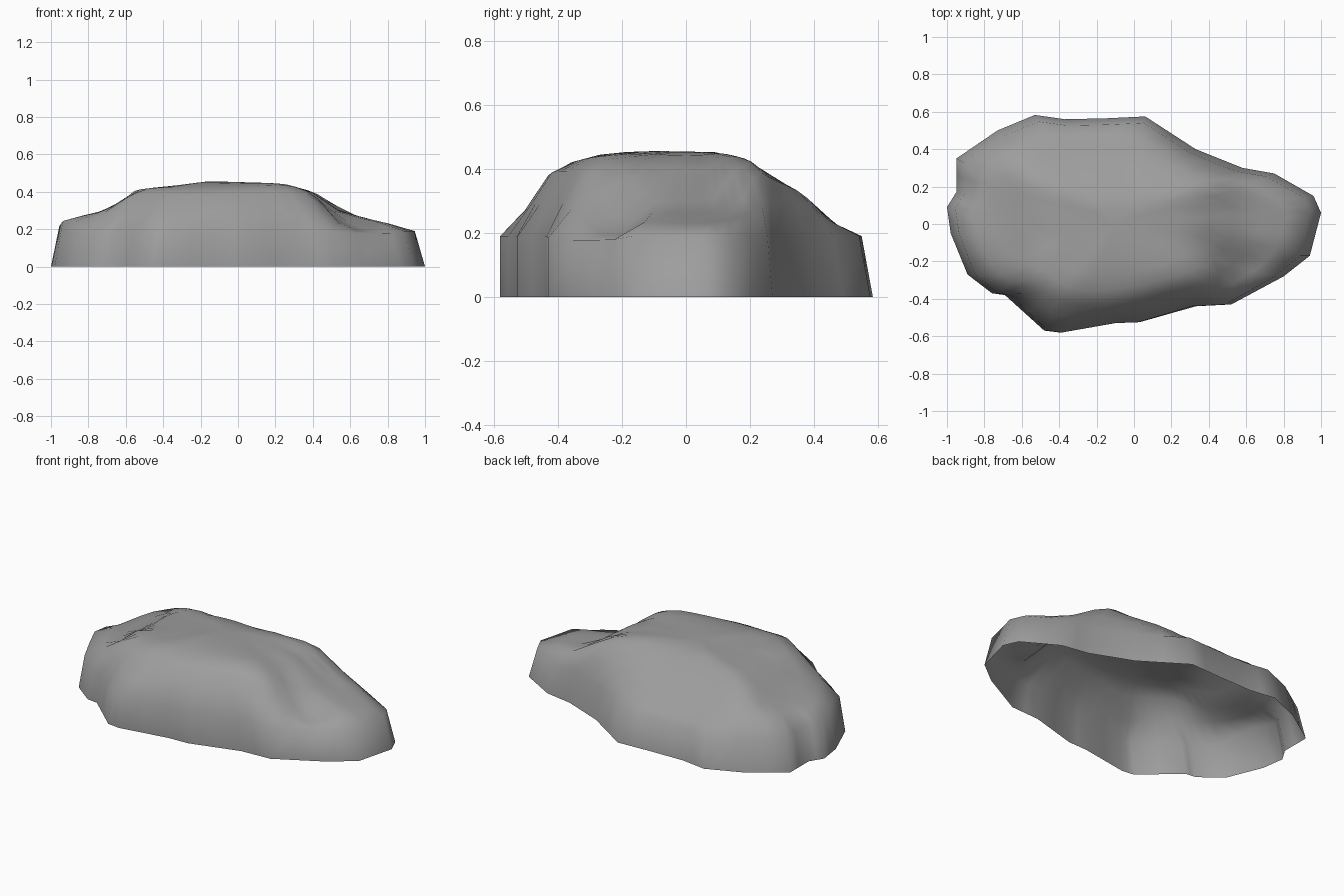
import bpy, bmesh

if "Cube" in bpy.data.objects:
    bpy.data.objects.remove(bpy.data.objects["Cube"])

# Footprint on the ground, counter-clockwise from the pointed right end
FOOT = [(1, .06), (.96, .15), (.75, .27), (.58, .30), (.33, .40), (.06, .575), (-.15, .565),
        (-.37, .56), (-.53, .583), (-.73, .50), (-.95, .35), (-.95, .17), (-1, .09),
        (-.98, -.05), (-.89, -.27), (-.76, -.37), (-.69, -.38), (-.48, -.57), (-.40, -.58),
        (-.1, -.53), (.03, -.525), (.33, -.44), (.52, -.43), (.80, -.28), (.94, -.17)]
# Height profiles: seen from the front, from the side, and by distance from the rim
FRONT = [(-1, .2), (-.94, .25), (-.66, .31), (-.55, .415), (-.38, .427), (-.16, .457),
         (.25, .445), (.45, .387), (.52, .297), (.94, .2), (1, .18)]
SIDE = [(-.585, .19), (-.49, .28), (-.46, .36), (-.40, .41), (-.27, .445), (-.15, .457),
        (.1, .453), (.2, .43), (.26, .375), (.37, .325), (.43, .24), (.54, .2), (.58, .17)]
RIM = [(0, .46), (.6, .46), (.7, .43), (.8, .39), (.87, .32), (.93, .25), (1, .19)]
LOBE = [(-.43, .175), (-.2, .18), (-.12, .26), (-.02, .31), (.1, .46)]   # low right-front flank


def sample(profile, t):
    if t <= profile[0][0]:
        return profile[0][1]
    for (a, u), (b, v) in zip(profile, profile[1:]):
        if t <= b:
            return u + (v - u) * (t - a) / (b - a)
    return profile[-1][1]


def height(x, y, s):
    left = min(1, max(0, (-x - .75) / .15)) * max(0, 1 - abs(y + .08) / .3)
    right = min(1, max(0, (x - .4) / .25))
    z = min(sample(FRONT, x), sample(SIDE, y), sample(RIM, s) + .06 * left)
    return z + (min(z, sample(LOBE, y)) - z) * right


def relax(pts):
    n = len(pts)
    return [tuple(.5 * pts[i][k] + .25 * (pts[i - 1][k] + pts[(i + 1) % n][k]) for k in (0, 1))
            for i in range(n)]


# Midpoints give the outline enough segments
outline = []
for (x, y), (u, v) in zip(FOOT, FOOT[1:] + FOOT[:1]):
    outline += [(x, y), ((x + u) / 2, (y + v) / 2)]
n = len(outline)

CX, CY = -.1, 0
bm = bmesh.new()


def add_ring(pts, s, tuck, z=None):
    ring = []
    for x, y in pts:
        px = CX + (x - CX) * s * (1 - .05 * tuck)
        py = CY + (y - CY) * s * (1 if y < 0 else 1 - .06 * tuck)
        ring.append(bm.verts.new((px, py, height(px, py, s) if z is None else z)))
    return ring


# Steep wall, then concentric rings over the crown, losing the outline's notches inwards
rings = [add_ring(outline, 1, 0, 0)]
pts = outline
for s in (1, .89, .78, .66, .52, .36, .18):
    rings.append(add_ring(pts, s, 1))
    pts = relax(relax(relax(pts)))
for lo, hi in zip(rings, rings[1:]):
    for i in range(n):
        j = (i + 1) % n
        bm.faces.new((lo[i], lo[j], hi[j], hi[i]))
top = bm.verts.new((CX, CY, .455))
for i in range(n):
    bm.faces.new((rings[-1][i], rings[-1][(i + 1) % n], top))

# Soften the crown creases a little
soft = [v for r in rings[2:] for v in r] + [top]
bmesh.ops.smooth_vert(bm, verts=soft, factor=.3,
                      use_axis_x=True, use_axis_y=True, use_axis_z=True)

for f in bm.faces:
    f.smooth = True
mesh = bpy.data.meshes.new("rock_shell")
bm.to_mesh(mesh)
bm.free()
rock = bpy.data.objects.new("rock_shell", mesh)
bpy.context.collection.objects.link(rock)

# Dark stone grey
stone = bpy.data.materials.new("stone_grey")
stone.diffuse_color = (.34, .34, .34, 1)
stone.use_nodes = True
stone.node_tree.nodes["Principled BSDF"].inputs["Base Color"].default_value = stone.diffuse_color
mesh.materials.append(stone)
